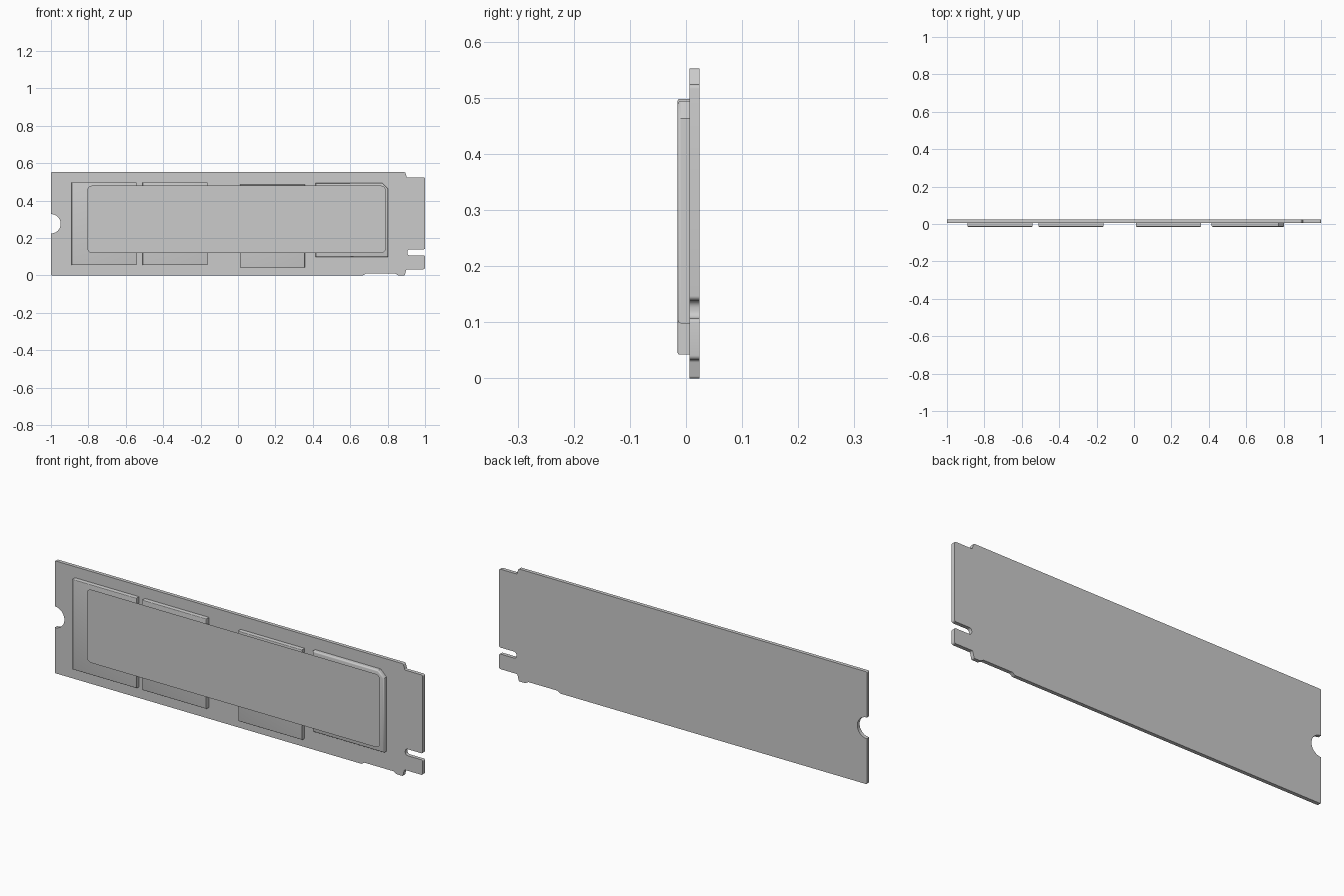
import bpy, bmesh, math
from mathutils import Vector

if "Cube" in bpy.data.objects:
    bpy.data.objects.remove(bpy.data.objects["Cube"])


def rounded(points, steps=5):
    """Turn (x, z, radius) corners into an outline with rounded corners."""
    out = []
    for i, (x, z, r) in enumerate(points):
        p = Vector((x, z))
        if r == 0:
            out.append(p)
            continue
        a = (Vector(points[i - 1][:2]) - p).normalized()
        b = (Vector(points[(i + 1) % len(points)][:2]) - p).normalized()
        half = a.angle(b) / 2
        centre = p + (a + b).normalized() * r / math.sin(half)
        start = p + a * r / math.tan(half) - centre
        end = p + b * r / math.tan(half) - centre
        turn = start.angle_signed(end)
        for k in range(steps + 1):
            t = -turn * k / steps
            out.append(centre + Vector((start.x * math.cos(t) - start.y * math.sin(t),
                                        start.x * math.sin(t) + start.y * math.cos(t))))
    return out


def plate(name, outline, front, back=None, bevel=0):
    """Flat part facing -y, extruded to back, with optional rounded front rim."""
    bm = bmesh.new()
    face = bm.faces.new([bm.verts.new((x, front, z)) for x, z in outline])
    if back is not None:
        rear = [bm.verts.new((x, back, z)) for x, z in outline]
        fore = list(face.verts)
        bm.faces.new(rear[::-1])
        for i in range(len(rear)):
            bm.faces.new((fore[i - 1], rear[i - 1], rear[i], fore[i]))
        bmesh.ops.recalc_face_normals(bm, faces=bm.faces)
    if bevel:
        bmesh.ops.bevel(bm, geom=list(face.edges), offset=bevel, segments=3,
                        profile=0.5, affect='EDGES')
    mesh = bpy.data.meshes.new(name)
    bm.to_mesh(mesh)
    bm.free()
    obj = bpy.data.objects.new(name, mesh)
    bpy.context.collection.objects.link(obj)
    return obj


def rect(x0, x1, z0, z1, r=0.0):
    return rounded([(x0, z0, r), (x1, z0, r), (x1, z1, r), (x0, z1, r)])


BOARD_FRONT, BOARD_BACK = 0.006, 0.024
CHIP_FRONT, LABEL_Y = -0.015, -0.024

# Circuit board: edge connector with key slot on the right, screw notch on the left
edge = rounded([
    (-1, 0, 0.005), (0.668, 0, 0), (0.684, 0.01, 0), (0.84, 0.01, 0),
    (0.858, 0, 0), (0.892, 0, 0.005), (0.9, 0.033, 0.006),
    (1, 0.033, 0.008), (1, 0.107, 0.008), (0.905, 0.107, 0.013),
    (0.905, 0.139, 0.013), (1, 0.139, 0.008), (1, 0.524, 0.008),
    (0.903, 0.524, 0.004), (0.894, 0.552, 0.008), (-1, 0.552, 0.005)])
notch = [Vector((-1 + 0.052 * math.cos(a), 0.276 + 0.052 * math.sin(a)))
         for a in (math.pi / 2 - math.pi * k / 20 for k in range(21))]
plate("circuit_board", edge + notch, BOARD_FRONT, BOARD_BACK)

# Memory chips
for i, (x, z) in enumerate([(-0.89, 0.055), (-0.51, 0.055), (0.01, 0.042)]):
    plate(f"memory_chip_{i + 1}", rect(x, x + 0.348, z, z + 0.443),
          CHIP_FRONT, BOARD_FRONT, 0.004)

# Controller chip with one clipped corner
controller = rounded([(0.415, 0.098, 0), (0.803, 0.098, 0), (0.803, 0.463, 0),
                      (0.772, 0.494, 0), (0.415, 0.494, 0)])
plate("controller_chip", controller, CHIP_FRONT, BOARD_FRONT, 0.006)

# Thin label sheet lying over the chips
plate("label_sheet", rect(-0.805, 0.79, 0.12, 0.48, 0.025), LABEL_Y)

# Smooth only the shallow curves
for obj in bpy.data.objects:
    obj.select_set(True)
    bpy.context.view_layer.objects.active = obj
bpy.ops.object.shade_smooth_by_angle(angle=math.radians(32))
